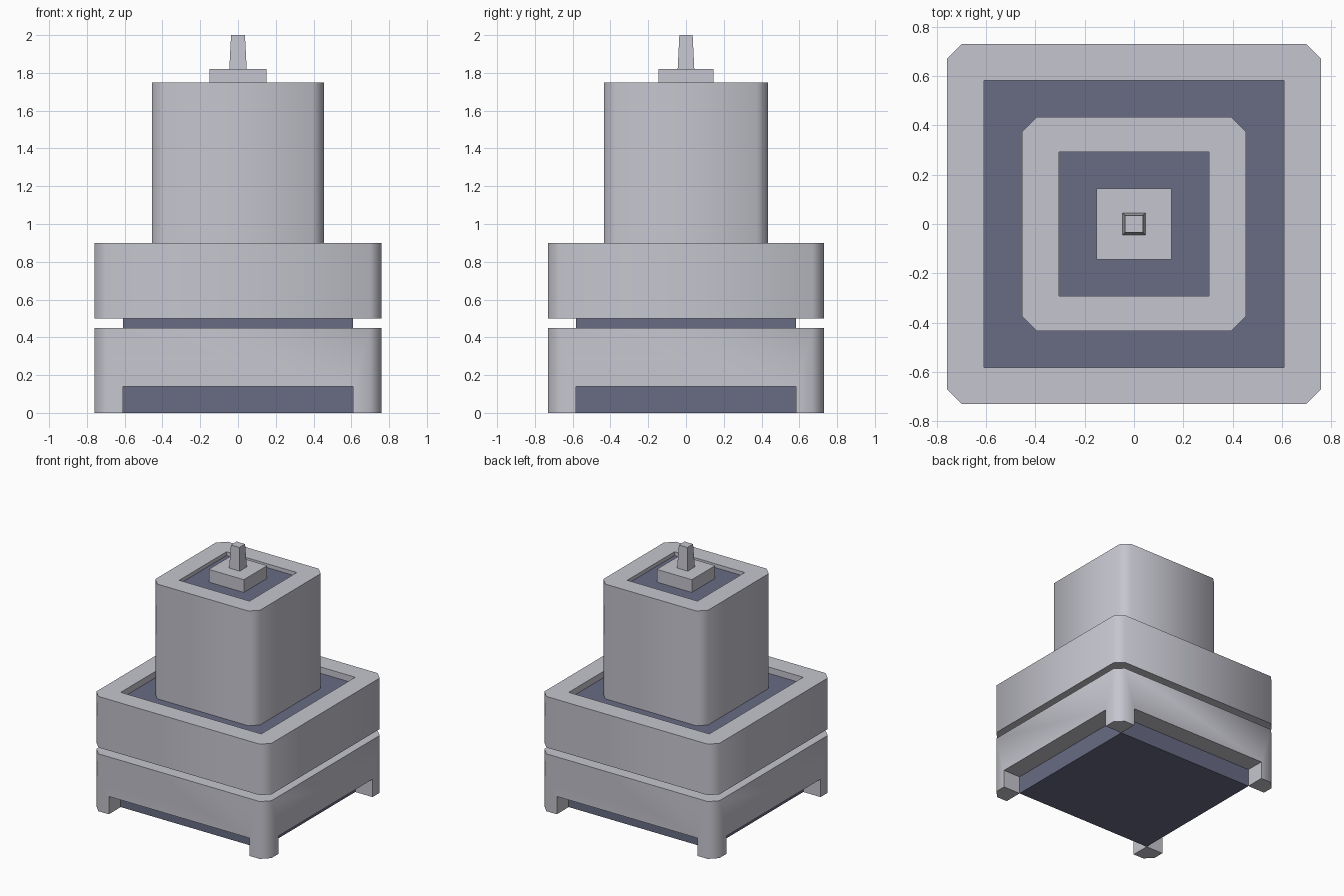
import bpy, bmesh, math

if "Cube" in bpy.data.objects:
    bpy.data.objects.remove(bpy.data.objects["Cube"])


def material(name, rgb):
    m = bpy.data.materials.new(name)
    m.diffuse_color = (*rgb, 1)
    m.use_nodes = True
    m.node_tree.nodes["Principled BSDF"].inputs["Base Color"].default_value = m.diffuse_color
    return m


LIGHT = material("pale grey", (0.56, 0.56, 0.62))
DARK = material("slate blue", (0.14, 0.15, 0.23))


def finish(bm, name, mat, smooth=False):
    bmesh.ops.remove_doubles(bm, verts=bm.verts, dist=1e-5)
    bmesh.ops.recalc_face_normals(bm, faces=bm.faces)
    me = bpy.data.meshes.new(name)
    bm.to_mesh(me)
    bm.free()
    me.materials.append(mat)
    ob = bpy.data.objects.new(name, me)
    bpy.context.collection.objects.link(ob)
    if smooth:
        bpy.ops.object.select_all(action='DESELECT')
        ob.select_set(True)
        bpy.context.view_layer.objects.active = ob
        bpy.ops.object.shade_smooth_by_angle(angle=math.radians(60))
    return ob


def block(name, hx, hy, z0, z1, mat, taper=1.0):
    """Box with half sizes hx, hy, optionally narrowing towards the top."""
    bm = bmesh.new()
    bmesh.ops.create_cube(bm, size=2)
    for v in bm.verts:
        s = taper if v.co.z > 0 else 1
        v.co = (v.co.x * hx * s, v.co.y * hy * s, z1 if v.co.z > 0 else z0)
    return finish(bm, name, mat)


def shell(name, outer, inner, c, z0, z1, notch=0):
    """Rectangular ring with chamfered corners; notch cuts leave four feet."""
    bm = bmesh.new()
    for k in range(4):
        a, b = outer if k % 2 == 0 else outer[::-1]
        i, j = inner if k % 2 == 0 else inner[::-1]
        n = z0 + notch
        e = a - c

        def face(*pts):
            vs = []
            for u, v, z in pts:
                for _ in range(k):
                    u, v = v, -u
                vs.append(bm.verts.new((u, v, z)))
            bm.faces.new(vs)

        # outer wall, inner wall, top rim, corner chamfer
        wall = [(-e, b, z0), (-e, b, z1), (e, b, z1), (e, b, z0)]
        if notch:
            wall += [(i, b, z0), (i, b, n), (-i, b, n), (-i, b, z0)]
        face(*wall)
        face((-i, j, n), (i, j, n), (i, j, z1), (-i, j, z1))
        face((-e, b, z1), (e, b, z1), (i, j, z1), (-i, j, z1))
        face((e, b, z1), (a, b - c, z1), (i, j, z1))
        face((e, b, z0), (e, b, z1), (a, b - c, z1), (a, b - c, z0))
        if notch:
            # notch ceiling, foot sides, foot sole
            face((-i, b, n), (i, b, n), (i, j, n), (-i, j, n))
            for s in (-i, i):
                face((s, b, z0), (s, b, n), (s, j, n), (s, j, z0))
            face((i, j, z0), (i, b, z0), (e, b, z0), (a, b - c, z0), (a, j, z0))
        else:
            face((-e, b, z0), (e, b, z0), (i, j, z0), (-i, j, z0))
            face((e, b, z0), (a, b - c, z0), (i, j, z0))
    return finish(bm, name, LIGHT, smooth=True)


# base: dark core wrapped by a footed shell and an upper shell
block("base_core", 0.61, 0.582, 0, 0.85, DARK)
shell("footed_base_shell", (0.76, 0.73), (0.61, 0.582), 0.06, 0, 0.45, notch=0.14)
shell("upper_base_shell", (0.76, 0.73), (0.61, 0.582), 0.06, 0.5, 0.9)

# tower with recessed dark top
shell("tower_shell", (0.455, 0.435), (0.305, 0.293), 0.06, 0.85, 1.75)
block("tower_core", 0.305, 0.293, 0.85, 1.72, DARK)

# cap and tapered pin
block("cap", 0.152, 0.145, 1.72, 1.82, LIGHT)
block("pin", 0.046, 0.044, 1.82, 2.0, LIGHT, taper=0.8)
